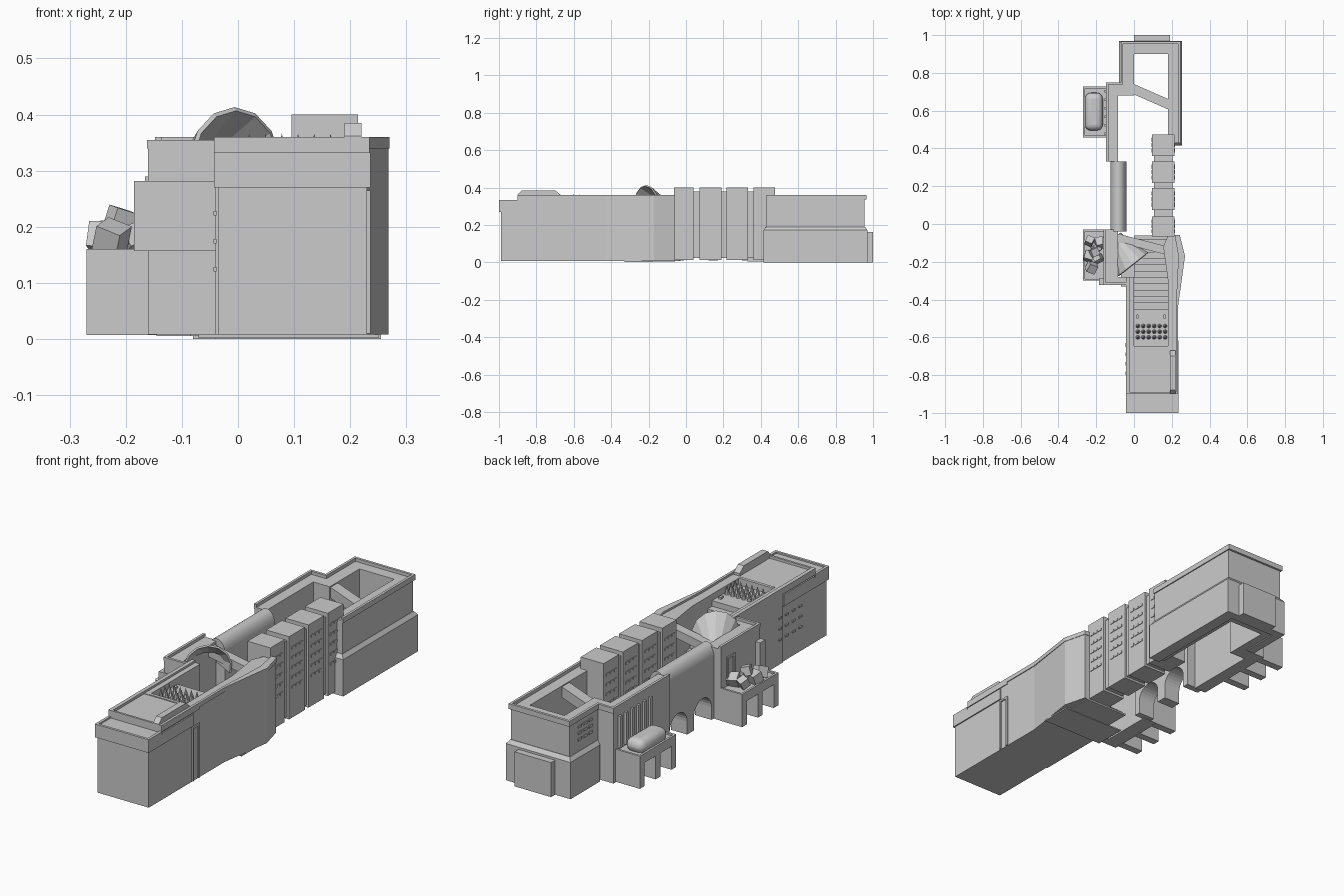
import bpy, bmesh, math, random
from mathutils import Vector, Euler

if "Cube" in bpy.data.objects:
    bpy.data.objects.remove(bpy.data.objects["Cube"])
random.seed(4)


def make(name, bm):
    bmesh.ops.recalc_face_normals(bm, faces=bm.faces)
    me = bpy.data.meshes.new(name)
    bm.to_mesh(me)
    bm.free()
    ob = bpy.data.objects.new(name, me)
    bpy.context.collection.objects.link(ob)
    return ob


def add_box(bm, x0, x1, y0, y1, z0, z1):
    vs = bmesh.ops.create_cube(bm, size=1)["verts"]
    for v in vs:
        v.co = Vector(((x0 + x1) / 2 + v.co.x * (x1 - x0),
                       (y0 + y1) / 2 + v.co.y * (y1 - y0),
                       (z0 + z1) / 2 + v.co.z * (z1 - z0)))
    return vs


def boxes(name, *dims):
    bm = bmesh.new()
    for d in dims:
        add_box(bm, *d)
    return make(name, bm)


def prism(name, pts, vec):
    """Extrude a closed 3D outline along vec."""
    bm = bmesh.new()
    f = bm.faces.new([bm.verts.new(p) for p in pts])
    r = bmesh.ops.extrude_face_region(bm, geom=[f])
    bmesh.ops.translate(bm, vec=vec, verts=[v for v in r["geom"] if isinstance(v, bmesh.types.BMVert)])
    return make(name, bm)


def plan(name, pts, z0, z1):
    return prism(name, [(x, y, z0) for x, y in pts], (0, 0, z1 - z0))


def cut(ob, cutter):
    m = ob.modifiers.new("cut", "BOOLEAN")
    m.object, m.operation, m.solver = cutter, "DIFFERENCE", "EXACT"
    cutter.hide_render = True
    cutter.hide_set(True)


# Front building: lower front step, main block, band and parapets
front = boxes("front_block", (-.035, .23, -.99, -.66, .008, .325))
boxes("front_band", (-.043, .236, -1, -.895, .27, .318), (-.043, .236, -.895, -.665, .27, .325))
boxes("front_step_rim", (-.043, .236, -1, -.988, .318, .332), (-.043, -.03, -.988, -.9, .318, .332),
      (.223, .236, -.988, -.9, .318, .332))
boxes("roof_slab", (-.035, .23, -.9, -.66, .325, .348))
boxes("roof_parapet", (-.043, -.025, -.9, -.28, .33, .36), (.222, .234, -.9, -.62, .33, .36),
      (-.025, .222, -.9, -.89, .33, .36))
boxes("spike_floor", (-.035, .23, -.66, -.45, .008, .32))
boxes("spike_frame", (0, .18, -.66, -.645, .32, .352), (.012, .025, -.5, -.48, .32, .33),
      (.155, .168, -.5, -.48, .32, .33))
boxes("left_wall", (-.04, 0, -.66, -.28, .008, .35))

# Spike grid
bm = bmesh.new()
for i in range(6):
    for j in range(3):
        r = bmesh.ops.create_cone(bm, cap_ends=True, segments=8, radius1=.011, radius2=0, depth=.046)
        bmesh.ops.translate(bm, verts=r["verts"], vec=(.02 + i * .029, -.6 + j * .03, .343))
make("roof_spikes", bm)

# Sloped ridge on the roof
prism("roof_ridge", [(.19, -.9, .345), (.19, -.9, .362), (.19, -.878, .385), (.19, -.7, .385),
                     (.19, -.67, .36), (.19, -.67, .345)], (.03, 0, 0))

# Right wall with flare, and tall door slit
plan("right_wall", [(.18, -.66), (.23, -.66), (.23, -.43), (.268, -.17), (.24, -.06), (.18, -.06),
                    (.155, -.12), (.18, -.3)], .008, .35)
plan("right_wall_rim", [(.222, -.63), (.234, -.63), (.234, -.43), (.27, -.17), (.242, -.058), (.215, -.058),
                        (.235, -.17), (.222, -.43)], .34, .36)
boxes("slit_frame", (.228, .236, -.672, -.662, .01, .265), (.228, .236, -.628, -.618, .01, .265),
      (.228, .236, -.672, -.618, .255, .265))

# Stairs down into the court
n = 11
bm = bmesh.new()
for i in range(n):
    add_box(bm, 0, .18, -.45 + i * .37 / n, -.45 + (i + 1) * .37 / n, .008, .32 - (i + 1) * .29 / n)
make("stairs", bm)
boxes("stair_floor", (-.07, .25, -.33, -.18, .002, .008), (0, .23, -.2, -.06, .004, .012))

# Left court wall with wing, doorway frame
plan("court_wall", [(-.04, -.32), (-.16, -.32), (-.16, -.03), (-.085, -.03), (-.085, -.28), (0, -.28),
                    (0, -.32)], .008, .342)
plan("court_wall_rim", [(-.03, -.322), (-.162, -.322), (-.162, -.028), (-.15, -.028), (-.15, -.31),
                        (-.03, -.31)], .34, .355)
boxes("wing_slab", (-.185, -.04, -.324, -.285, .157, .282))
boxes("court_doorway", (-.166, -.158, -.13, -.12, .16, .29), (-.166, -.158, -.08, -.07, .16, .29),
      (-.166, -.158, -.13, -.07, .28, .29))
boxes("left_wall_slits", *[(-.044, -.038, -.8 + i * .05, -.78 + i * .05, z, z + .008)
                           for i in range(4) for z in (.12, .17, .22)])

# Faceted flaring canopy
axis = Vector((.14, .11, 0)).normalized()
bm = bmesh.new()
rows = []
for c, rad in ((Vector((-.1, -.07, .26)), .035), (Vector((-.055, -.14, .29)), .06), (Vector((-.005, -.215, .31)), .1)):
    rows.append([bm.verts.new(c + axis * rad * math.cos(a) + Vector((0, 0, rad * math.sin(a))))
                 for a in [math.pi * (k / 8 * 1.2 - .1) for k in range(9)]])
for a, b in zip(rows, rows[1:]):
    for k in range(8):
        bm.faces.new((a[k], a[k + 1], b[k + 1], b[k]))
canopy = make("flared_canopy", bm)
m = canopy.modifiers.new("shell", "SOLIDIFY")
m.thickness, m.offset = .008, 0

# Diagonal beams across both courts
plan("front_beam", [(-.09, -.05), (.16, -.115), (.16, -.16), (-.09, -.095)], .29, .33)
plan("rear_beam", [(-.01, .745), (.185, .66), (.185, .605), (-.01, .69)], .29, .34)

# Four towers, joined by slim links, with louvred windows both sides
towers = [(-.065, .04), (.073, .19), (.217, .332), (.36, .475)]
bm, wb = bmesh.new(), bmesh.new()
for y0, y1 in towers:
    add_box(bm, .095, .214, y0, y1, .012, .40)
    w = (y1 - y0) / 4
    for r in range(5):
        for c in range(3):
            yc, z = y0 + w * (c + 1), .15 + r * .046
            for xa in (.092, .211):
                add_box(wb, xa, xa + .006, yc - w * .38, yc + w * .38, z, z + .012)
make("towers", bm)
make("tower_louvres", wb)
boxes("tower_links", *[(.105, .204, a[1], b[0], .022, .38) for a, b in zip(towers, towers[1:])])

# Rounded bridge wall with arched openings
prof = [(-.04, 0), (-.04, .30)]
prof += [(-.0825 + .0425 * math.cos(a), .285 + .06 * math.sin(a)) for a in [math.pi * k / 16 for k in range(1, 16)]]
prof += [(-.125, .28), (-.125, 0)]
bridge = prism("bridge_wall", [(x, -.04, z + .01) for x, z in prof], (0, .37, 0))
for i, yc in enumerate((.055, .235)):
    pts = [(-.2, yc - .065, -.05)] + [(-.2, yc - .065 * math.cos(a), .07 + .065 * math.sin(a))
                                      for a in [math.pi * k / 14 for k in range(15)]] + [(-.2, yc + .065, -.05)]
    cut(bridge, prism("arch_cutter_%d" % i, pts, (.25, 0, 0)))
bpy.context.view_layer.objects.active = bridge
bridge.select_set(True)
bpy.ops.object.shade_smooth_by_angle(angle=math.radians(35))

# Rear building: open ring of walls, raised rim, swollen base
ring = [(.24, .43), (.24, .955), (-.065, .955), (-.065, .745), (-.145, .745), (-.145, .33), (-.085, .33),
        (-.085, .68), (0, .68), (0, .9), (.18, .9), (.18, .43)]
plan("rear_walls", ring, .005, .345)
plan("rear_rim", [(.245, .43), (.245, .965), (-.07, .965), (-.07, .75), (-.148, .75), (-.148, .33), (-.136, .33),
                  (-.136, .738), (-.058, .738), (-.058, .953), (.233, .953), (.233, .43)], .335, .36)


def skin(name, z0, z1, w0, w1):
    """Base band around the rear building, w = outward offset at bottom and top."""
    bm = bmesh.new()
    def loop(w, z):
        return [bm.verts.new(p) for p in ((.2, .43 - w, z), (.24 + w, .43 - w, z), (.24 + w, .955 + w, z),
                                          (-.065 - w, .955 + w, z), (-.065 - w, .75, z), (-.04, .75, z),
                                          (-.04, .93, z), (.2, .93, z))]
    a, b = loop(w0, z0), loop(w1, z1)
    bm.faces.new(a)
    bm.faces.new(b)
    for i in range(8):
        j = (i + 1) % 8
        bm.faces.new((a[i], a[j], b[j], b[i]))
    return make(name, bm)


skin("rear_base", 0, .172, .015, .015)
skin("rear_base_slope", .172, .19, .015, .002)
boxes("rear_porch", (0, .19, .955, 1, 0, .162))
boxes("rear_windows", *[(-.069, -.06, .79 + c * .04, .815 + c * .04, z, z + .012)
                        for c in range(3) for z in (.24, .27, .3)])
boxes("wall_pilasters", *[(-.156, -.14, .47 + c * .045, .485 + c * .045, .16, .31) for c in range(6)])

# Two legged terraces on the left
for name, y0, xi in (("front_terrace", -.3, -.155), ("rear_terrace", .458, -.14)):
    y1 = y0 + .27
    boxes(name, (-.268, xi, y0, y1, .115, .152),
          *[(-.27, xi, y, y + .035, .007, .118) for y in (y0, y0 + .1175, y1 - .035)])
    boxes(name + "_rim", (-.27, xi, y0, y0 + .01, .118, .16), (-.27, xi, y1 - .01, y1, .118, .16),
          (-.27, -.26, y0, y1, .118, .16))

# Tumbled blocks on the front terrace
bm = bmesh.new()
for x, y, z in ((-.235, -.09, .185), (-.2, -.13, .185), (-.24, -.17, .18), (-.19, -.18, .18),
                (-.225, -.23, .18), (-.21, -.15, .212), (-.18, -.1, .18)):
    r = bmesh.ops.create_cube(bm, size=random.uniform(.036, .05))
    rot = Euler([random.uniform(-.6, .6) for _ in range(3)]).to_matrix()
    for v in r["verts"]:
        v.co = rot @ v.co + Vector((x, y, z))
make("rubble_blocks", bm)

# Rounded cushion on the rear terrace
cushion = boxes("rounded_cushion", (-.26, -.165, .495, .695, .14, .208))
m = cushion.modifiers.new("round", "BEVEL")
m.width, m.segments = .032, 4
cushion.select_set(True)
bpy.context.view_layer.objects.active = cushion
bpy.ops.object.shade_smooth_by_angle(angle=math.radians(40))
